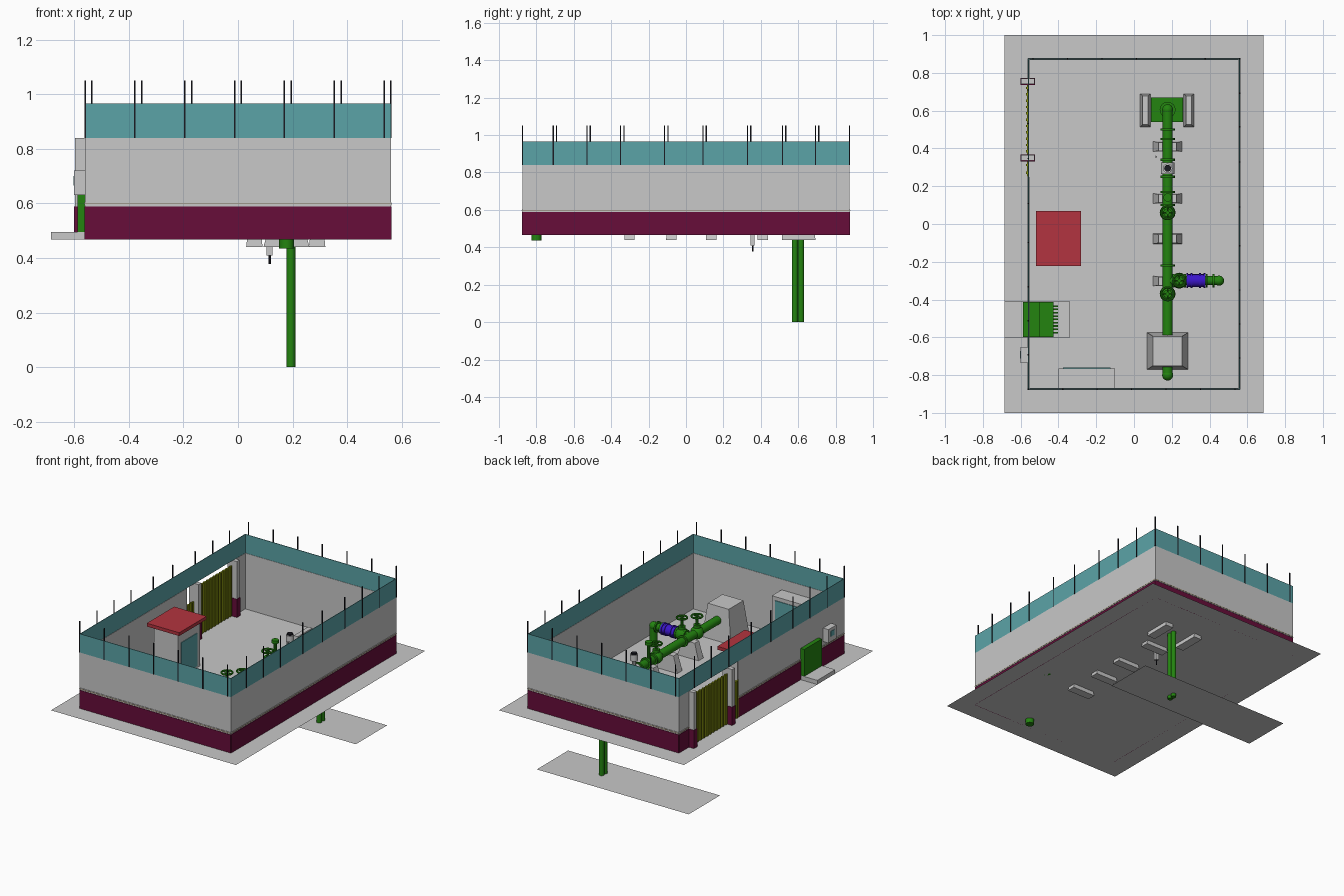
import bpy, bmesh, math
from mathutils import Vector

cube = bpy.data.objects.get("Cube")
if cube:
    bpy.data.objects.remove(cube, do_unlink=True)


def material(name, r, g, b):
    m = bpy.data.materials.new(name)
    m.use_nodes = True
    m.diffuse_color = (r, g, b, 1)
    m.node_tree.nodes["Principled BSDF"].inputs["Base Color"].default_value = (r, g, b, 1)
    return m


GRAY = material("concrete gray", .58, .58, .58)
MAROON = material("maroon", .135, .004, .042)
TEAL = material("teal", .105, .37, .39)
GREEN = material("pipe green", .017, .23, .005)
RED = material("roof red", .45, .034, .05)
OLIVE = material("gate olive", .24, .29, .005)
BLUE = material("valve blue", .045, .008, .6)
BLACK = material("post black", .01, .01, .015)
TAN = material("trim tan", .36, .25, .12)


def finish(name, bm, mat, smooth=False):
    bmesh.ops.recalc_face_normals(bm, faces=bm.faces)
    me = bpy.data.meshes.new(name)
    bm.to_mesh(me)
    bm.free()
    me.materials.append(mat)
    ob = bpy.data.objects.new(name, me)
    bpy.context.collection.objects.link(ob)
    if smooth:
        bpy.ops.object.select_all(action='DESELECT')
        ob.select_set(True)
        bpy.context.view_layer.objects.active = ob
        bpy.ops.object.shade_smooth_by_angle()
    return ob


def box(name, mat, x, y, z, taper=(1, 1)):
    """Box from ranges; taper scales the top in x and y."""
    bm = bmesh.new()
    bmesh.ops.create_cube(bm, size=1)
    for v in bm.verts:
        tx, ty = taper if v.co.z > 0 else (1, 1)
        v.co = Vector((sum(x) / 2 + v.co.x * (x[1] - x[0]) * tx,
                       sum(y) / 2 + v.co.y * (y[1] - y[0]) * ty,
                       sum(z) / 2 + v.co.z * (z[1] - z[0])))
    return finish(name, bm, mat)


def sheet(name, mat, x, y, z):
    bm = bmesh.new()
    bm.faces.new([bm.verts.new((a, b, z)) for a, b in
                  ((x[0], y[0]), (x[1], y[0]), (x[1], y[1]), (x[0], y[1]))])
    return finish(name, bm, mat)


def rod(name, mat, a, b, r, r2=None, sides=16):
    a, b = Vector(a), Vector(b)
    bm = bmesh.new()
    bmesh.ops.create_cone(bm, cap_ends=True, segments=sides, radius1=r,
                          radius2=r if r2 is None else r2, depth=(b - a).length)
    rot = (b - a).to_track_quat('Z', 'Y')
    for v in bm.verts:
        v.co = rot @ v.co + (a + b) / 2
    return finish(name, bm, mat, sides > 8)


def ball(name, mat, c, r):
    bm = bmesh.new()
    bmesh.ops.create_uvsphere(bm, u_segments=16, v_segments=10, radius=r)
    bmesh.ops.translate(bm, verts=bm.verts, vec=c)
    return finish(name, bm, mat, True)


def wheel(name, mat, c, r, t=.006):
    """Handwheel: ring and two spokes."""
    bpy.ops.mesh.primitive_torus_add(location=c, major_radius=r, minor_radius=t,
                                     major_segments=20, minor_segments=8)
    ob = bpy.context.object
    ob.name = name
    ob.data.materials.append(mat)
    bpy.ops.object.shade_smooth_by_angle()
    x, y, z = c
    rod(name + "_spoke", mat, (x - r, y, z), (x + r, y, z), .004, sides=6)
    rod(name + "_spoke", mat, (x, y - r, z), (x, y + r, z), .004, sides=6)


G, X, Y, T = .467, .56, .875, .006      # ground height, wall half sizes, thickness

# Ground slab and lower floor sheet
sheet("ground", GRAY, (-.685, .685), (-1, 1), G)
sheet("lower_floor", GRAY, (-.565, .56), (.447, .778), .02)


# Perimeter wall, given as runs along x or y with an outward sign
def wall(axis, sign, span):
    edge = Y if axis == 'x' else X

    def layer(name, mat, out, inner, z):
        across = sorted((sign * (edge + out), sign * (edge - inner)))
        box(name, mat, *((span, across) if axis == 'x' else (across, span)), z)

    layer("wall", GRAY, 0, T, (G, .84))
    layer("wall_base", MAROON, .003, 0, (G, .589))
    layer("wall_moulding", GRAY, .003, 0, (.592, .604))
    layer("moulding_line", TAN, .004, 0, (.597, .6))


wall('x', -1, (-X, X))
wall('x', 1, (-X, X))
wall('y', 1, (-Y, Y))
wall('y', -1, (-Y, .25))
wall('y', -1, (.765, Y))

# Screen panels above the wall
for s in (-1, 1):
    box("screen_panel", TEAL, (-X, X), sorted((s * Y, s * (Y - .004))), (.84, .965))
    box("screen_panel", TEAL, sorted((s * X, s * (X - .004))), (-Y, Y), (.84, .965))


# Screen posts
def post(x, y):
    box("post", BLACK, (x - .003, x + .003), (y - .003, y + .003), (.84, 1.05))


for i in range(7):
    px = -X + i * .1825
    post(px, -Y)
    post(-px, Y)
for py in (-.71, -.53, -.35, -.115, .09, .328, .515, .692):
    post(X, py)
    post(-X, py + .018)

# Gate pillars with painted bases
for py in (.35, .755):
    box("gate_pillar", GRAY, (-.597, -.527), (py - .015, py + .015), (G, .84))
    box("pillar_base", MAROON, (-.6, -.524), (py - .018, py + .018), (G, .589))


# Ribbed gate leaves
def gate(name, y0, y1, top):
    box(name, OLIVE, (-.566, -.56), (y0, y1), (G + .005, top))
    n = round((y1 - y0) / .035)
    for i in range(n):
        yc = y0 + (i + .5) * (y1 - y0) / n
        box(name + "_rib", OLIVE, (-.571, -.555), (yc - .006, yc + .006), (G + .005, top))


gate("gate", .368, .737, .805)
gate("small_gate", .252, .332, .72)

# Transformer on its pad, with cooling fins
box("transformer_pad", GRAY, (-.685, -.34), (-.6, -.41), (G, .495))
box("transformer", GREEN, (-.588, -.5), (-.598, -.412), (.495, .675))
box("transformer_rear", GREEN, (-.5, -.425), (-.598, -.412), (.495, .645))
for i in range(9):
    fy = -.575 + i * .0175
    box("cooling_fin", GREEN, (-.425, -.402), (fy - .004, fy + .004), (.51, .63))

# Meter box on the outside of the wall
box("meter_box", GRAY, (-.6, -X), (-.735, -.65), (.63, .72))
box("meter_window", TEAL, (-.603, -.6), (-.712, -.673), (.665, .7))

# Guard booth
box("booth", GRAY, (-.49, -.31), (-.19, .04), (G, .775))
box("booth_roof", RED, (-.52, -.28), (-.222, .068), (.775, .797))
box("booth_glass", TEAL, (-.31, -.306), (-.16, .01), (.48, .7))

# Small shelter against the front wall
box("shelter", GRAY, (-.4, -.1), (-.868, -.765), (G, .77))
box("shelter_glass", TEAL, (-.375, -.125), (-.765, -.761), (.56, .745))

# Main pipe with its bends
PX, PZ, R = .178, .6, .027
bends = [((PX, -.8, .435), (PX, -.8, PZ)), ((PX, -.8, PZ), (PX, .605, PZ)),
         ((PX, .605, PZ), (PX, .605, .5))]
for a, b in bends:
    rod("main_pipe", GREEN, a, b, R)
for c in (-.8, .605):
    ball("pipe_bend", GREEN, (PX, c, PZ), R * 1.08)
for fy in (-.6, -.22, .1, .17, .25, .34, .45, .5):
    rod("flange", GREEN, (PX, fy - .006, PZ), (PX, fy + .006, PZ), .038)
for fz in (.5, .56):
    rod("bend_flange", GREEN, (PX, .605, fz - .006), (PX, .605, fz + .006), .042)

# Twin riser pipes going down to the lower floor
for ry in (.582, .615):
    rod("riser_pipe", GREEN, (.194, ry, 0), (.194, ry, .53), .0165)
box("riser_head", GREEN, (.09, .26), (.54, .67), (.5, .53))

# Pipe supports
for sy in (-.302, -.078, .135, .41):
    box("pipe_support", GRAY, (.093, .262), (sy - .028, sy + .028), (.44, .575), (.55, .8))
for sx in (.06, .29):
    box("riser_support", GRAY, (sx - .03, sx + .03), (.512, .692), (.44, .58), (.5, .85))
box("anchor_block", GRAY, (.07, .285), (-.77, -.575), (G, .69), (.72, .8))


# Valves: body, stem and handwheel
def valve(name, x, y, top, r):
    ball(name + "_body", GREEN, (x, y, PZ), .042)
    rod(name + "_stem", GREEN, (x, y, PZ), (x, y, top + .01), .009, sides=10)
    rod(name + "_bonnet", GREEN, (x, y, PZ + .03), (x, y, PZ + .055), .022)
    wheel(name + "_wheel", GREEN, (x, y, top), r)


valve("end_valve", PX, -.37, .71, .034)
valve("branch_valve", .24, -.3, .71, .032)
valve("middle_valve", PX, .06, .69, .034)
rod("vent_pipe", GREEN, (PX, .14, PZ), (PX, .14, .735), .01, sides=10)
rod("vent_cap", GREEN, (PX, .14, .715), (PX, .14, .735), .022)

# Branch pipe with the blue valve
rod("branch_pipe", GREEN, (PX, -.3, PZ), (.45, -.3, PZ), .024)
ball("branch_bend", GREEN, (.45, -.3, PZ), .027)
rod("branch_drop", GREEN, (.45, -.3, PZ), (.45, -.3, G), .024)
rod("blue_valve", BLUE, (.285, -.3, PZ), (.37, -.3, PZ), .034)
for fx in (.282, .305, .35, .373):
    rod("blue_flange", BLUE, (fx - .005, -.3, PZ), (fx + .005, -.3, PZ), .04)
for fx in (.21, .27, .385, .42):
    rod("branch_flange", GREEN, (fx - .005, -.3, PZ), (fx + .005, -.3, PZ), .036)

# Gray control valve and the probe next to it
rod("control_valve", GRAY, (PX, .265, PZ), (PX, .325, PZ), .036)
rod("control_stem", GRAY, (PX, .295, PZ), (PX, .295, .68), .012, sides=10)
rod("control_head", GRAY, (PX, .295, .67), (PX, .295, .71), .025)
rod("control_cap", BLACK, (PX, .295, .71), (PX, .295, .72), .018)
box("probe_box", GRAY, (.105, .127), (.345, .367), (.41, G))
rod("probe_tip", BLACK, (.116, .356, .378), (.116, .356, .41), .004, sides=8)
rod("probe_pole", GRAY, (.116, .356, G), (.116, .356, .64), .006, sides=8)
